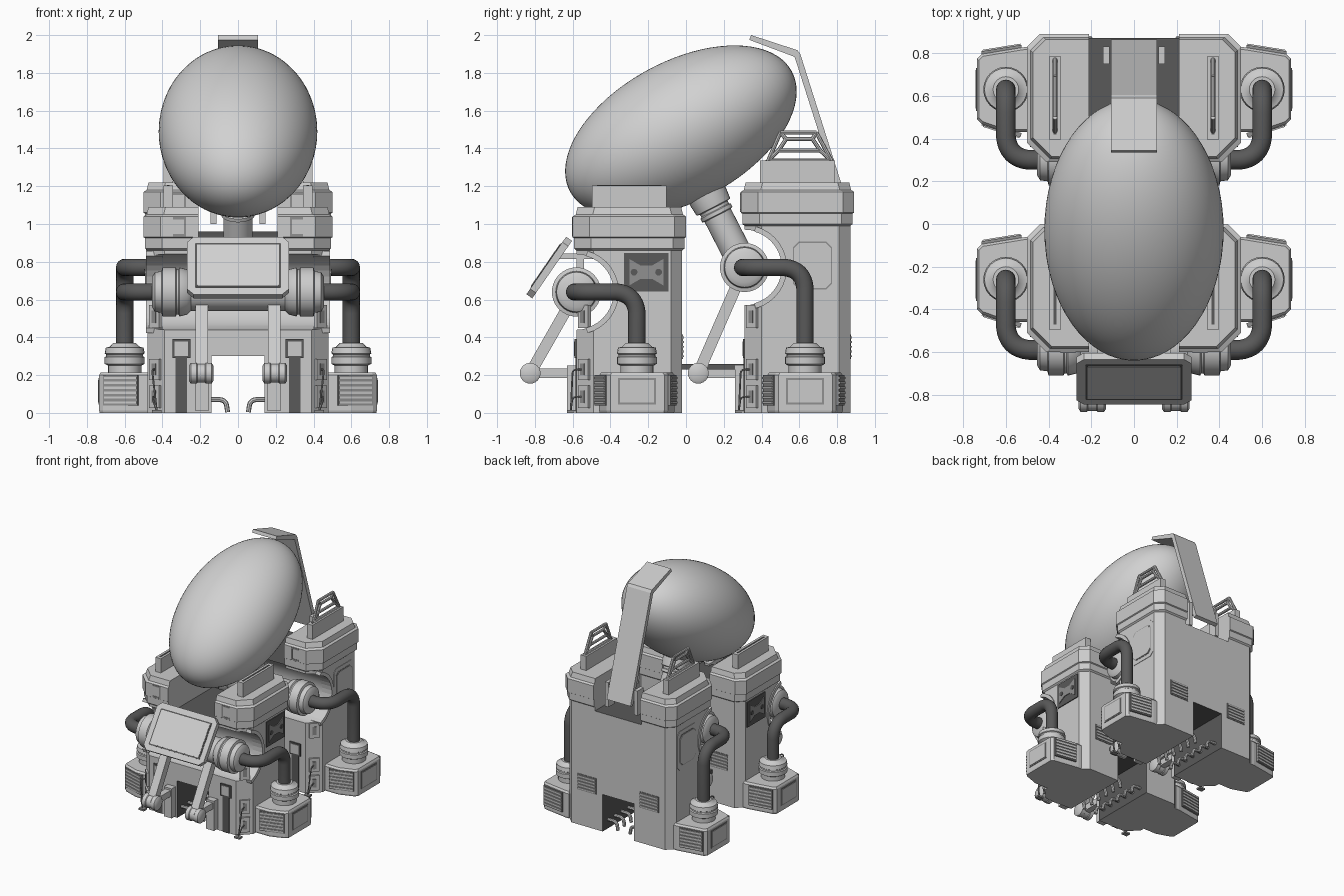
import bpy, bmesh, math
from mathutils import Vector, Matrix, Euler

if "Cube" in bpy.data.objects:
    bpy.data.objects.remove(bpy.data.objects["Cube"])


def material(name, v):
    m = bpy.data.materials.new(name)
    m.diffuse_color = (v, v, v, 1)
    m.use_nodes = True
    m.node_tree.nodes["Principled BSDF"].inputs["Base Color"].default_value = m.diffuse_color
    return m


LIGHT = material("light grey", 0.60)
PALE = material("pale shell", 0.64)
DARK = material("dark grey", 0.10)
MID = material("mid grey", 0.28)


def finish(name, bm, mat, smooth=False):
    bmesh.ops.recalc_face_normals(bm, faces=bm.faces)
    me = bpy.data.meshes.new(name)
    bm.to_mesh(me)
    bm.free()
    ob = bpy.data.objects.new(name, me)
    bpy.context.collection.objects.link(ob)
    me.materials.append(mat)
    if smooth:
        activate(ob)
        bpy.ops.object.shade_smooth_by_angle(angle=math.radians(35))
    return ob


def activate(ob):
    bpy.ops.object.select_all(action='DESELECT')
    ob.select_set(True)
    bpy.context.view_layer.objects.active = ob


def loft(name, rings, mat, smooth=False):
    """Skin between closed rings of equal length and cap both ends."""
    bm = bmesh.new()
    vs = [[bm.verts.new(p) for p in r] for r in rings]
    n = len(rings[0])
    for a, b in zip(vs, vs[1:]):
        for i in range(n):
            bm.faces.new((a[i], a[(i + 1) % n], b[(i + 1) % n], b[i]))
    bm.faces.new(vs[0][::-1])
    bm.faces.new(vs[-1])
    return finish(name, bm, mat, smooth)


def side_prism(name, pts, x0, x1, mat):
    return loft(name, [[(x, y, z) for y, z in pts] for x in (x0, x1)], mat)


def box(name, c, size, mat, rot=(0, 0, 0), bevel=0):
    bm = bmesh.new()
    bmesh.ops.create_cube(bm, size=1)
    bmesh.ops.scale(bm, vec=size, verts=bm.verts)
    if bevel:
        bmesh.ops.bevel(bm, geom=bm.edges[:], offset=bevel, segments=2, profile=0.5, affect='EDGES')
    bm.transform(Matrix.Translation(c) @ Euler(rot).to_matrix().to_4x4())
    return finish(name, bm, mat)


def lathe(name, a, direction, prof, mat, n=32):
    """Turned part: prof is (distance along direction, radius)."""
    q = Vector((0, 0, 1)).rotation_difference(Vector(direction))
    rings = [[Vector(a) + q @ Vector((r * math.cos(2 * math.pi * i / n), r * math.sin(2 * math.pi * i / n), d))
              for i in range(n)] for d, r in prof]
    return loft(name, rings, mat, True)


def rod(name, a, b, r, mat, n=16):
    d = Vector(b) - Vector(a)
    return lathe(name, a, d, [(0, r), (d.length, r)], mat, n)


def pipe(name, pts, r, fillet, mat, res=4):
    """Round pipe along a path with rounded corners."""
    P = [Vector(p) for p in pts]
    path = [P[0]]
    for a, b, c in zip(P, P[1:], P[2:]):
        s, e = b + (a - b).normalized() * fillet, b + (c - b).normalized() * fillet
        m = b + ((s + e) / 2 - b) * 0.586
        m = 2 * m - (s + e) / 2
        path += [s * (1 - t) ** 2 + m * 2 * t * (1 - t) + e * t * t for t in [i / 8 for i in range(9)]]
    path.append(P[-1])
    cu = bpy.data.curves.new(name, 'CURVE')
    cu.dimensions = '3D'
    cu.bevel_depth, cu.bevel_resolution, cu.use_fill_caps = r, res, True
    sp = cu.splines.new('POLY')
    sp.points.add(len(path) - 1)
    for q, p in zip(sp.points, path):
        q.co = (*p, 1)
    ob = bpy.data.objects.new(name, cu)
    bpy.context.collection.objects.link(ob)
    cu.materials.append(mat)
    activate(ob)
    bpy.ops.object.convert(target='MESH')
    bpy.ops.object.shade_smooth_by_angle(angle=math.radians(35))


def cut(ob, cutter):
    cutter.hide_render = True
    m = ob.modifiers.new("cut", 'BOOLEAN')
    m.operation, m.solver, m.object = 'DIFFERENCE', 'EXACT', cutter
    activate(ob)
    bpy.ops.object.modifier_apply(modifier="cut")
    bpy.data.objects.remove(cutter)


def unit(tag, oy, dz):
    """One tower with hub, pipes, feet and support legs."""
    hy, hz = -0.58 + oy, 0.64 + dz

    def outline(z, o):
        x, f, b = 0.48 + o, -0.58 - o + oy, -0.02 + o + oy
        half = [(x - 0.09, f), (x, f + 0.09), (x, b - 0.06), (x - 0.06, b)]
        return [(px, py, z) for px, py in half] + [(-px, py, z) for px, py in half[::-1]]

    # tower with cap bands, centre channel, hub recess and bottom tunnel
    levels = [(0.86, 0), (0.87, 0.012), (0.925, 0.012), (0.93, 0.02), (1.04, 0.02), (1.05, 0.004), (1.09, -0.006)]
    body = loft(tag + "_tower", [outline(0, 0)] + [outline(z + dz, o) for z, o in levels], LIGHT)
    cut(body, box("cutter", (0, -0.3 + oy, 1.33 + dz), (0.42, 1, 1), LIGHT))
    cut(body, rod("cutter", (-0.6, hy, hz), (0.6, hy, hz), 0.2, LIGHT, 40))
    cut(body, box("cutter", (0, -0.3 + oy, 0), (0.28, 1, 0.6), LIGHT))
    body.data.materials.append(DARK)
    for f in body.data.polygons:
        c, n = f.center, f.normal
        channel = abs(c.x) < 0.15 and n.z > 0.9 and c.z > 0.8 + dz
        tunnel = abs(c.x) < 0.145 and c.z < 0.31 and abs(n.y) < 0.5
        f.material_index = int(channel or tunnel)

    # hub across the front of the tower
    half = [(0.10, 0.1), (0.25, 0.1), (0.27, 0.12), (0.31, 0.13), (0.315, 0.12), (0.325, 0.12),
            (0.33, 0.13), (0.40, 0.13), (0.405, 0.11), (0.44, 0.105), (0.455, 0.08)]
    lathe(tag + "_hub", (0, hy, hz), (1, 0, 0), [(-d, r) for d, r in half[::-1]] + half, LIGHT, 40)

    py = hy + 0.32
    for s in (-1, 1):
        # raised rim round the recess
        A = [math.radians(-75 + 10 * i) for i in range(16)]
        arc = [(hy + r * math.cos(a), hz + r * math.sin(a)) for r, L in ((0.225, A), (0.197, A[::-1])) for a in L]
        side_prism(tag + "_recess_rim", arc, s * 0.40, s * 0.488, LIGHT)
        # bent pipe and foot
        pipe(tag + "_pipe", [(s * 0.43, hy - 0.01, hz), (s * 0.6, hy - 0.01, hz), (s * 0.6, py, hz), (s * 0.6, py, 0.33)],
             0.046, 0.11, DARK, 6)
        lathe(tag + "_foot_socket", (s * 0.6, py, 0.2), (0, 0, 1),
              [(0, 0.088), (0.05, 0.088), (0.06, 0.106), (0.095, 0.106), (0.1, 0.098), (0.11, 0.098),
               (0.115, 0.106), (0.145, 0.1), (0.15, 0.08), (0.17, 0.06)], LIGHT, 24)
        pts = [(0.47, 0.2), (0.5, 0.2), (0.715, 0.165), (0.735, 0.145), (0.735, -0.14), (0.715, -0.16), (0.6, -0.2), (0.47, -0.2)]
        ring = lambda z, k: [(s * (0.6 + (x - 0.6) * k), py + y * k, z) for x, y in pts]
        loft(tag + "_foot", [ring(0, 0.98), ring(0.012, 1), ring(0.2, 1), ring(0.215, 0.94)], LIGHT)
        box(tag + "_foot_panel_edge", (s * 0.736, py, 0.115), (0.006, 0.2, 0.14), MID)
        box(tag + "_foot_panel", (s * 0.738, py, 0.115), (0.008, 0.18, 0.12), LIGHT)
        for e, tilt in ((-1, 0.3), (1, -0.16)):
            fy = py + e * (0.184 if e > 0 else 0.186)
            box(tag + "_foot_grille", (s * 0.62, fy, 0.12), (0.19, 0.02, 0.16), MID, (0, 0, s * tilt))
            for i in range(6):
                box(tag + "_foot_slat", (s * 0.62, fy + e * 0.008, 0.055 + i * 0.026), (0.18, 0.016, 0.012),
                    LIGHT, (0, 0, s * tilt))
        # top block with slot
        box(tag + "_top_block", (s * 0.37, -0.3 + oy, 1.145 + dz), (0.05, 0.395, 0.12), LIGHT)
        box(tag + "_top_slot", (s * 0.37, -0.3 + oy, 1.206 + dz), (0.014, 0.34, 0.003), DARK)
        # bracket-shaped mark on cap front
        for c, w, h in ((0.25, 0.012, 0.1), (0.28, 0.07, 0.012)):
            for z in ((0.985,) if h > 0.05 else (0.94, 1.03)):
                box(tag + "_cap_mark", (s * (c + 0.03), -0.6 + oy, z + dz), (w, 0.006, h), MID)
        # cable strip on the lower front
        box(tag + "_cable_strip", (s * 0.30, hy, 0.16), (0.06, 0.012, 0.32), DARK)
        box(tag + "_cable_socket", (s * 0.30, hy - 0.002, 0.34), (0.095, 0.014, 0.1), DARK)
        box(tag + "_cable_socket_face", (s * 0.30, hy - 0.008, 0.34), (0.07, 0.008, 0.075), LIGHT)
        # control boxes and cables on the front chamfer
        for z, h in ((0.515 if dz == 0 else 0.51, 0.12), (0.23, 0.11), (0.085, 0.12)):
            z = min(z, hz - 0.13)
            box(tag + "_control_box", (s * 0.438, hy + 0.042, z), (0.075, 0.022, h), LIGHT, (0, 0, s * math.pi / 4))
            box(tag + "_control_slot", (s * 0.445, hy + 0.033, z), (0.03, 0.008, h * 0.55), MID, (0, 0, s * math.pi / 4))
        for z in (0.23, 0.085):
            pipe(tag + "_cable", [(s * 0.44, hy + 0.03, z), (s * 0.455, hy - 0.02, z), (s * 0.43, hy - 0.03, 0.01)],
                 0.005, 0.02, MID, 1)
        box(tag + "_cable_end", (s * 0.43, hy - 0.03, 0.007), (0.05, 0.04, 0.014), MID)
        # support leg: arm, knee and bracket
        ky, kz = hy - 0.245, 0.21
        d = Vector((hy - ky, hz - kz)).normalized() * 0.03
        arm = [(ky + d.y, kz - d.x), (hy + d.y, hz - d.x), (hy - d.y, hz + d.x), (ky - d.y, kz + d.x)]
        side_prism(tag + "_leg_arm", arm, s * 0.16, s * 0.225, LIGHT)
        lathe(tag + "_leg_knee", (s * 0.13, ky, kz), (s, 0, 0),
              [(0, 0.04), (0.01, 0.055), (0.04, 0.055), (0.045, 0.05), (0.085, 0.05), (0.09, 0.055), (0.12, 0.055), (0.13, 0.04)],
              LIGHT, 24)
        box(tag + "_leg_bracket", (s * 0.19, hy - 0.12, 0.21), (0.05, 0.26, 0.05), LIGHT)
        box(tag + "_leg_mount", (s * 0.19, hy - 0.015, 0.13), (0.07, 0.07, 0.24), LIGHT)
        # hooked nozzles in the tunnel
        for i in range(6):
            y = hy + 0.06 + i * 0.085
            pipe(tag + "_nozzle", [(s * 0.15, y, 0.07), (s * 0.065, y, 0.07), (s * 0.055, y, 0.004)], 0.013, 0.03, LIGHT, 2)
        # rear grille
        box(tag + "_rear_grille", (s * 0.28, -0.02 + oy, 0.35), (0.17, 0.008, 0.13), MID)
        for i in range(5):
            box(tag + "_rear_slat", (s * 0.28, -0.014 + oy, 0.3 + i * 0.025), (0.16, 0.008, 0.01), LIGHT)


unit("front", 0, 0)
unit("rear", 0.89, 0.13)

for s in (-1, 1):
    # fan panel on the front tower side
    box("fan_panel", (s * 0.482, -0.21, 0.745), (0.01, 0.235, 0.205), DARK)
    wing = [(-0.09, -0.07), (-0.03, -0.035), (0.03, -0.035), (0.09, -0.07), (0.09, 0.07), (0.03, 0.035), (-0.03, 0.035), (-0.09, 0.07)]
    side_prism("fan_wing", [(-0.21 + y, 0.745 + z) for y, z in wing], s * 0.48, s * 0.493, MID)
    for y in (-0.275, -0.145):
        rod("fan_knob", (s * 0.48, y, 0.745), (s * 0.498, y, 0.745), 0.018, DARK)
    # side hatch on the rear tower
    for k, x, m in ((1, 0.483, LIGHT), (0.80, 0.485, MID), (0.76, 0.488, LIGHT)):
        w, h = 0.13 * k, 0.158 * k
        pts = [(w, h - .03), (w - .03, h), (.03 - w, h), (-w, h - .03), (-w, .03 - h), (.03 - w, -h), (w - .03, -h), (w, .03 - h)]
        side_prism("side_hatch", [(0.67 + y, 0.78 + z) for y, z in pts], s * 0.47, s * x, m)
    # open guard frame on the rear top blocks
    T = [(0.435, 1.335), (0.50, 1.485), (0.69, 1.485), (0.77, 1.335)]
    I = [(0.49, 1.39), (0.53, 1.45), (0.67, 1.45), (0.71, 1.39)]
    for a, b in list(zip(T, T[1:] + T[:1])) + list(zip(I, I[1:] + I[:1])) + list(zip(T, I)):
        rod("guard_bar", (s * 0.37, *a), (s * 0.37, *b), 0.011, LIGHT, 8)
    # link bars between the towers
    box("link_bar", (s * 0.20, 0.14, 0.245), (0.05, 0.34, 0.03), DARK)
    # screen bracket
    box("screen_bracket", (s * 0.15, -0.58, 0.83), (0.04, 0.2, 0.03), LIGHT)
    box("screen_bracket_post", (s * 0.15, -0.56, 0.76), (0.04, 0.04, 0.15), LIGHT)

# tilted screen on the front
R = Matrix.Translation((0, -0.725, 0.77)) @ Matrix.Rotation(-0.605, 4, 'X')
for name, w, h, y0, y1, m in (("screen_case", 0.27, 0.185, -0.018, 0.02, LIGHT), ("screen_edge", 0.228, 0.142, -0.021, 0, DARK),
                              ("screen_face", 0.218, 0.132, -0.024, 0, PALE)):
    c = 0.035 if m is LIGHT else 0.004
    q = [(w, h - c), (w - c, h), (c - w, h), (-w, h - c), (-w, c - h), (c - w, -h), (w - c, -h), (w, c - h)]
    loft(name, [[R @ Vector((x, y, z)) for x, z in q] for y in (y0, y1)], m)

# large tilted egg tank
bm = bmesh.new()
bmesh.ops.create_uvsphere(bm, u_segments=64, v_segments=40, radius=1)
bmesh.ops.scale(bm, vec=(0.42, 0.668, 0.37), verts=bm.verts)
bm.transform(Matrix.Translation((0, -0.027, 1.49)) @ Matrix.Rotation(math.radians(28.5), 4, 'X'))
finish("egg_tank", bm, PALE, True)

# neck from the rear hub to the tank
lathe("tank_neck", (0, 0.31, 0.77), (0, -0.17, 0.33),
      [(0, 0.078), (0.31, 0.078), (0.315, 0.09), (0.335, 0.09), (0.34, 0.082), (0.355, 0.082), (0.36, 0.1), (0.41, 0.105), (0.5, 0.105)], LIGHT)

# rear strap holding the tank
strap = [(0.335, 1.975), (0.345, 2.0), (0.59, 1.92), (0.605, 1.9), (0.865, 1.08), (0.835, 1.07), (0.575, 1.885)]
side_prism("tank_strap", strap, -0.107, 0.107, LIGHT)
for s in (-1, 1):
    box("strap_hinge", (s * 0.13, 0.79, 1.10), (0.03, 0.08, 0.2), LIGHT)
